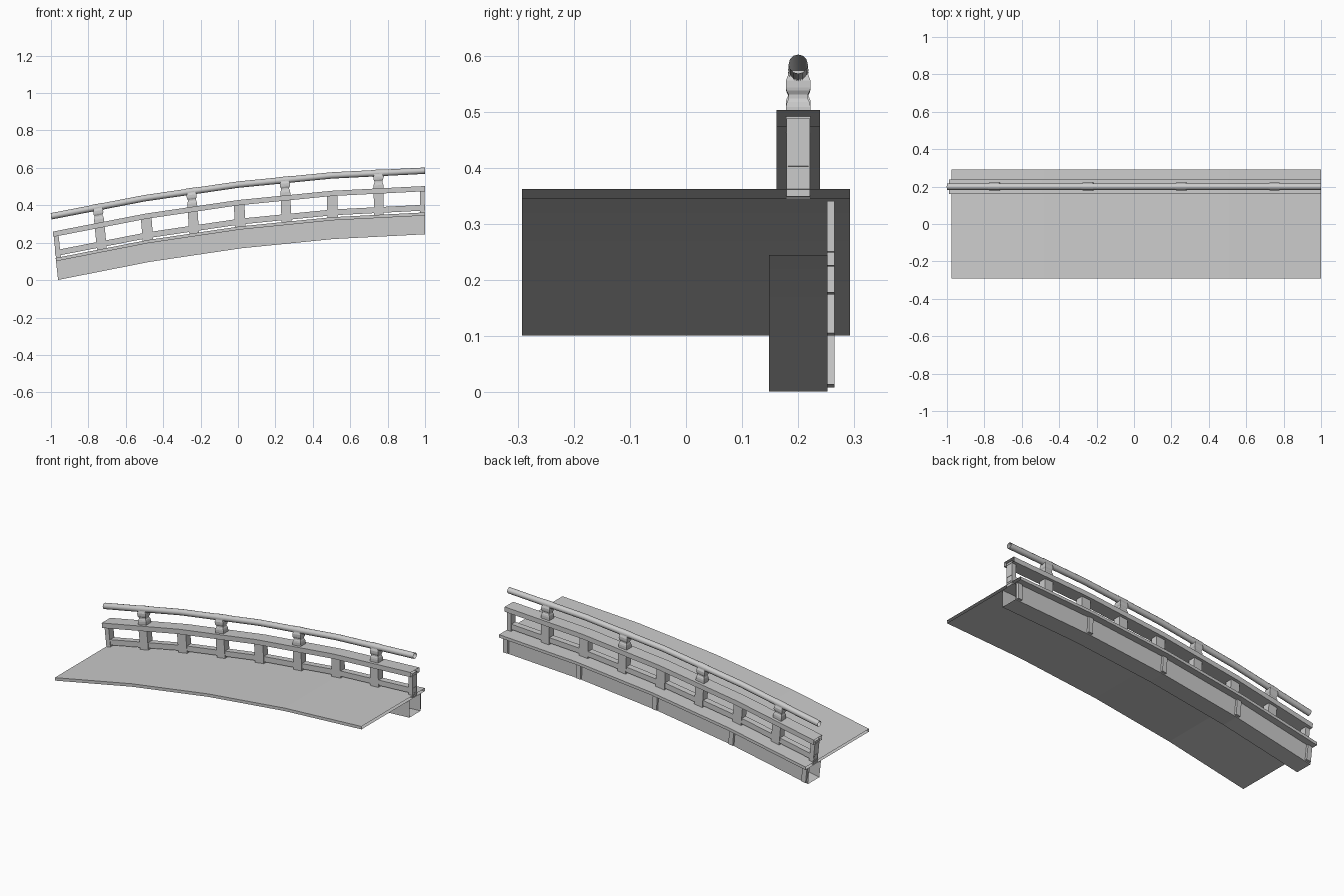
import bpy, bmesh, math

if "Cube" in bpy.data.objects:
    bpy.data.objects.remove(bpy.data.objects["Cube"])

X0, X1, SEG = -0.973, 1.0, 4
STEP = (X1 - X0) / SEG
STATIONS = [X0 + i * STEP for i in range(SEG + 1)]
RAIL_Y = 0.2


def arch(x):
    u = 1 - x
    return 0.345 - 0.0275 * u - 0.0487 * u * u


def base(x):
    """Height of the faceted arch (underside of the deck)."""
    i = min(SEG - 1, max(0, int((x - X0) / STEP)))
    a, b = STATIONS[i], STATIONS[i + 1]
    return arch(a) + (arch(b) - arch(a)) * (x - a) / STEP


def place(x, y, h):
    """Point at height h over the arch, leaning outward toward the low end."""
    return (x - 0.11 * h * (1 - x) / 1.973, y, base(x) + h)


def finish(name, bm, smooth=False):
    bmesh.ops.recalc_face_normals(bm, faces=bm.faces)
    me = bpy.data.meshes.new(name)
    bm.to_mesh(me)
    bm.free()
    ob = bpy.data.objects.new(name, me)
    bpy.context.collection.objects.link(ob)
    if smooth:
        bpy.context.view_layer.objects.active = ob
        ob.select_set(True)
        bpy.ops.object.shade_smooth_by_angle(angle=math.radians(40))
        ob.select_set(False)
    return ob


def skin(bm, rings, caps):
    rings = [[bm.verts.new(p) for p in r] for r in rings]
    n = len(rings[0])
    for a, b in zip(rings, rings[1:]):
        for k in range(n):
            bm.faces.new((a[k], a[(k + 1) % n], b[(k + 1) % n], b[k]))
    if caps:
        bm.faces.new(rings[0][::-1])
        bm.faces.new(rings[-1])


def sweep(name, section, stations=STATIONS, smooth=False):
    """Open-ended section (y, h) following the arch."""
    bm = bmesh.new()
    skin(bm, [[place(x, y, h) for y, h in section] for x in stations], False)
    return finish(name, bm, smooth)


def rect(y0, y1, h0, h1):
    return [(y0, h0), (y1, h0), (y1, h1), (y0, h1)]


def circle(r, h, n=12):
    return [(RAIL_Y + r * math.cos(2 * math.pi * k / n),
             h + r * math.sin(2 * math.pi * k / n)) for k in range(n)]


def column(name, x0, x1, y0, y1, levels):
    """Upright with (height, side inset) levels standing on the arch."""
    bm = bmesh.new()
    skin(bm, [[place(min(max(x, X0), X1), y, h) for x, y in
               ((x0 + d, y0 + d), (x1 - d, y0 + d), (x1 - d, y1 - d), (x0 + d, y1 - d))]
              for h, d in levels], True)
    return finish(name, bm)


# Deck, side girder and long rails
sweep("deck", rect(-0.292, 0.292, 0, 0.017))
sweep("side_girder", rect(0.148, 0.252, -0.1, 0))
sweep("lower_rail", rect(0.182, 0.218, 0.027, 0.058))
sweep("middle_rail", rect(0.161, 0.239, 0.130, 0.158))
sweep("handrail", circle(0.017, 0.240), smooth=True)

# Ribs on the outer face of the girder
for i, x in enumerate(STATIONS):
    c = min(max(x, X0 + 0.022), X1 - 0.022)
    column(f"girder_rib_{i}", c - 0.014, c + 0.014, 0.251, 0.265,
           [(-0.094, 0), (-0.004, 0)])

# Short posts at the facet joints, half-width at the ends
for i, x in enumerate(STATIONS):
    w = 0.028
    column(f"short_post_{i}", max(x - w, X0 + 0.002), min(x + w, X1 - 0.002),
           0.179, 0.221, [(0.004, 0), (0.143, 0)])

# Tall posts with necked capitals and sleeves clasping the handrail
for i in range(SEG):
    x = X0 + (i + 0.5) * STEP
    column(f"tall_post_{i}", x - 0.026, x + 0.026, 0.178, 0.222,
           [(0.004, 0), (0.175, 0), (0.184, 0.002), (0.190, 0.005), (0.197, 0.005),
            (0.204, 0.001), (0.210, 0), (0.222, 0), (0.232, 0.004), (0.240, 0.005)])
    sweep(f"handrail_sleeve_{i}", circle(0.0185, 0.240), (x - 0.03, x + 0.03), True)
